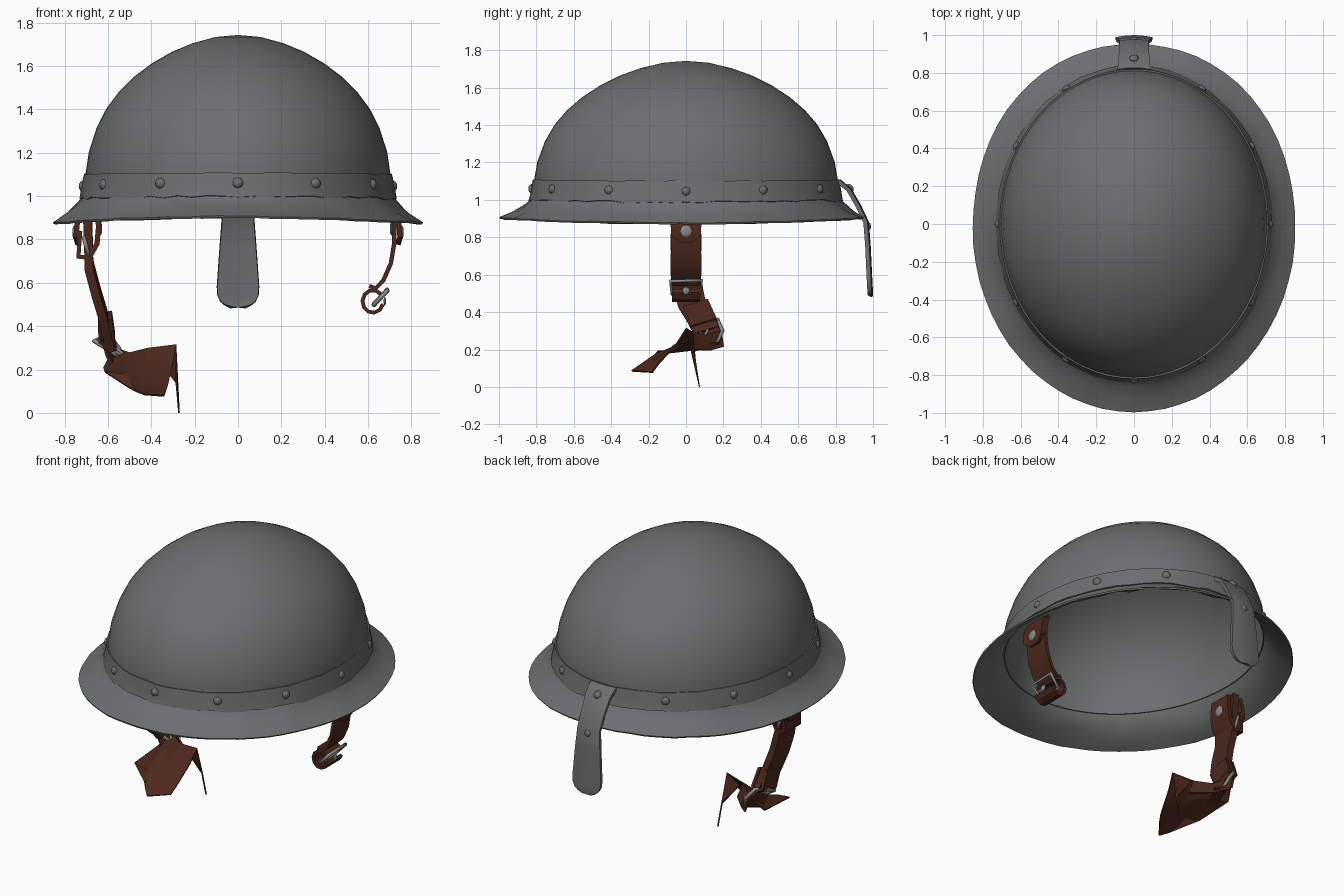
import bpy, bmesh, math, random
from mathutils import Vector

random.seed(4)


def material(name, rgb):
    m = bpy.data.materials.new(name)
    m.diffuse_color = (*rgb, 1)
    return m


STEEL = material("dull steel", (0.150, 0.160, 0.160))
LEATHER = material("brown leather", (0.073, 0.021, 0.012))
BUCKLE = material("buckle metal", (0.24, 0.26, 0.26))


def finish(name, bm, mat, thickness=0.0, angle=40):
    bmesh.ops.remove_doubles(bm, verts=bm.verts, dist=0.0005)
    bmesh.ops.recalc_face_normals(bm, faces=bm.faces)
    me = bpy.data.meshes.new(name)
    bm.to_mesh(me)
    bm.free()
    ob = bpy.data.objects.new(name, me)
    bpy.context.collection.objects.link(ob)
    me.materials.append(mat)
    bpy.ops.object.select_all(action='DESELECT')
    bpy.context.view_layer.objects.active = ob
    ob.select_set(True)
    if thickness:
        mod = ob.modifiers.new("thickness", 'SOLIDIFY')
        mod.thickness = thickness
        mod.offset = 0
        bpy.ops.object.modifier_apply(modifier=mod.name)
    bpy.ops.object.shade_smooth_by_angle(angle=math.radians(angle))
    return ob


def skin(bm, rows, closed=False):
    """Joins rows of points with quads."""
    vs = [[bm.verts.new(p) for p in row] for row in rows]
    n = len(rows[0])
    for a, b in zip(vs, vs[1:]):
        for i in range(n if closed else n - 1):
            j = (i + 1) % n
            bm.faces.new((a[i], a[j], b[j], b[i]))


def lathe(name, profile, thickness, seg=64, dents=(), bulge=()):
    """Oval rings from (x radius, y radius, y centre, z at sides, z at ends)."""
    rows = []
    for r, (rx, ry, cy, zs, ze) in enumerate(profile):
        d = dents[r] if dents else 0
        b = bulge[r] if bulge else 0
        row = []
        for i in range(seg):
            t = 2 * math.pi * i / seg
            k = 1 + random.uniform(-d, d) * 0.5
            if math.sin(t) > 0:
                k += b * math.sin(2 * t) ** 2
            z = zs + (ze - zs) * math.sin(t) ** 2 + random.uniform(-d, d)
            row.append((rx * k * math.cos(t), cy + ry * k * math.sin(t), z))
        rows.append(row)
    bm = bmesh.new()
    skin(bm, rows, True)
    return finish(name, bm, STEEL, thickness)


def ribbon(name, path, side, thickness, mat, bow=0.0):
    """Strip along (x, y, z, half width) points, widened along the side vector."""
    s = Vector(side).normalized()
    bm = bmesh.new()
    skin(bm, [[Vector(p[:3]) + s * p[3] * k - Vector((0, bow * k * k, 0))
               for k in (-1, -0.5, 0, 0.5, 1)] for p in path])
    return finish(name, bm, mat, thickness, 30)


def wire_loop(name, pts, radius, mat=BUCKLE):
    cu = bpy.data.curves.new(name, 'CURVE')
    cu.dimensions = '3D'
    cu.bevel_depth = radius
    cu.bevel_resolution = 1
    sp = cu.splines.new('POLY')
    sp.points.add(len(pts) - 1)
    for q, p in zip(sp.points, pts):
        q.co = (*p, 1)
    sp.use_cyclic_u = True
    cu.materials.append(mat)
    ob = bpy.data.objects.new(name, cu)
    bpy.context.collection.objects.link(ob)


def rivet(name, loc, direction, radius, mat, flat=0.7):
    bm = bmesh.new()
    bmesh.ops.create_uvsphere(bm, u_segments=10, v_segments=6, radius=radius)
    rot = Vector(direction).to_track_quat('Z', 'Y')
    for v in bm.verts:
        v.co = rot @ Vector((v.co.x, v.co.y, v.co.z * flat)) + Vector(loc)
    finish(name, bm, mat)


# Bowl, band and flared brim
bowl = [(0.992, 1.03), (0.998, 1.09), (0.975, 1.20), (0.925, 1.31), (0.86, 1.40), (0.78, 1.475),
        (0.68, 1.545), (0.56, 1.608), (0.43, 1.66), (0.30, 1.698), (0.15, 1.727), (0, 1.737)]
lathe("bowl", [(0.70 * r, 0.81 * r, 0, z, z) for r, z in bowl], 0.012)
lathe("band", [(0.726, 0.834, 0, 0.987, 0.997), (0.716, 0.824, 0, 1.04, 1.045),
               (0.705, 0.814, 0, 1.10, 1.107)], 0.012, dents=(0.007, 0.004, 0.003))
lathe("brim", [(0.694, 0.803, 0, 1.045, 1.045), (0.712, 0.82, 0, 0.997, 1.002),
               (0.747, 0.860, -0.005, 0.948, 0.963), (0.79, 0.91, -0.013, 0.91, 0.93),
               (0.852, 0.973, -0.022, 0.874, 0.902)],
      0.010, dents=(0, 0.002, 0.010, 0.009, 0.003), bulge=(0, 0, 0.005, 0.01, 0.017))

# Twelve rivets around the band
for i in range(12):
    t = i * math.pi / 6
    d = (math.cos(t), math.sin(t), 0)
    if i != 3:
        rivet("band_rivet", (0.717 * d[0], 0.826 * d[1], 1.045 + 0.015 * abs(d[1])), d, 0.025, STEEL)

# Hanging plate at the back with a rounded lower end
guard = [(0, 0.820, 1.100, 0.086), (0, 0.875, 1.055, 0.082), (0, 0.927, 0.965, 0.076),
         (0, 0.967, 0.88, 0.075), (0, 0.977, 0.75, 0.085), (0, 0.985, 0.58, 0.097),
         (0, 0.987, 0.54, 0.094), (0, 0.989, 0.512, 0.080), (0, 0.989, 0.496, 0.058),
         (0, 0.989, 0.486, 0.03)]
ribbon("back_guard", guard, (1, 0, 0), 0.022, STEEL, 0.008)
rivet("guard_rivet_upper", (0, 0.877, 1.063), (0, 1, 0.7), 0.025, STEEL)
rivet("guard_rivet_lower", (0, 0.974, 0.86), (0, 1, 0.2), 0.022, STEEL)

# Strap tops on both sides: outer tab with a flat rivet
Y = (0, 1, 0)
for s, n in ((-1, "left"), (1, "right")):
    ribbon(n + "_strap_tab", [(s * 0.722, 0, 0.93, 0.08), (s * 0.742, 0, 0.87, 0.082),
                              (s * 0.747, 0, 0.81, 0.08), (s * 0.738, 0, 0.775, 0.035)],
           Y, 0.024, LEATHER)
    rivet(n + "_strap_rivet", (s * 0.756, 0, 0.832), (s, 0, 0), 0.032, BUCKLE, 0.25)
    inner = 0.708 if s > 0 else 0.634
    rivet(n + "_strap_inner_rivet", (s * inner, 0, 0.85), (-s, 0, 0), 0.032, BUCKLE, 0.25)

# Right strap, curled around its buckle
ribbon("right_strap", [(0.70, 0, 0.95, 0.08), (0.722, 0, 0.87, 0.08), (0.72, 0, 0.78, 0.08),
                       (0.705, 0, 0.69, 0.082), (0.67, 0, 0.61, 0.082), (0.635, 0, 0.575, 0.08),
                       (0.605, 0, 0.585, 0.075)], Y, 0.02, LEATHER)
curl = [(0.622 + 0.048 * math.cos(a), 0, 0.514 + 0.052 * math.sin(a), 0.076)
        for a in [math.radians(40 + 34 * k) for k in range(10)]]
ribbon("right_strap_curl", curl, Y, 0.018, LEATHER)
wire_loop("right_buckle", [(0.69, -0.083, 0.565), (0.69, 0.083, 0.57),
                           (0.625, 0.075, 0.50), (0.625, -0.075, 0.495)], 0.010)
rivet("right_curl_rivet", (0.677, 0, 0.515), (1, 0, 0), 0.02, BUCKLE, 0.3)

# Left strap: folded top, hanging length, keeper and buckles
ribbon("left_strap_fold", [(-0.65, 0, 0.93, 0.072), (-0.643, 0, 0.86, 0.076), (-0.65, 0, 0.78, 0.078),
                           (-0.685, 0, 0.715, 0.08), (-0.735, 0, 0.72, 0.08), (-0.73, 0, 0.84, 0.08)],
       Y, 0.024, LEATHER)
ribbon("left_strap", [(-0.695, 0, 0.93, 0.078), (-0.69, 0, 0.80, 0.08), (-0.687, 0, 0.68, 0.08),
                      (-0.655, 0.005, 0.56, 0.078), (-0.622, 0.03, 0.45, 0.075),
                      (-0.605, 0.075, 0.37, 0.072), (-0.58, 0.11, 0.30, 0.07)],
       (0, 1, 0.3), 0.04, LEATHER)
ribbon("left_strap_keeper", [(-0.637, 0.045, 0.45, 0.07), (-0.635, 0.085, 0.345, 0.07),
                             (-0.60, 0.105, 0.32, 0.07), (-0.575, 0.095, 0.35, 0.07),
                             (-0.59, 0.05, 0.45, 0.07)], (0, 1, 0.3), 0.018, LEATHER)
wire_loop("left_upper_buckle", [(-0.712, -0.075, 0.81), (-0.712, 0.075, 0.81),
                                (-0.69, 0.075, 0.73), (-0.69, -0.075, 0.73)], 0.010)
wire_loop("left_lower_buckle", [(-0.665, 0.07, 0.333), (-0.60, 0.17, 0.36), (-0.55, 0.195, 0.30),
                                (-0.52, 0.16, 0.22), (-0.57, 0.08, 0.275)], 0.011)
wire_loop("left_buckle_prong", [(-0.61, 0.08, 0.31), (-0.60, 0.13, 0.335),
                                (-0.53, 0.10, 0.27), (-0.54, 0.08, 0.265)], 0.009)
rivet("left_end_rivet", (-0.50, 0.085, 0.235), (0.6, -0.4, 0.6), 0.03, BUCKLE, 0.5)
# Strap end wrapped behind the lower buckle
ribbon("left_buckle_wrap", [(-0.60, 0.10, 0.33, 0.06), (-0.585, 0.13, 0.28, 0.065),
                            (-0.55, 0.12, 0.22, 0.065), (-0.50, 0.09, 0.21, 0.06)],
       (0.3, 1, 0.3), 0.016, LEATHER)

# Crumpled loose strap end: folded sheets and a thin drooping point
bm = bmesh.new()
skin(bm, [
    [(-0.575, 0.19, 0.30), (-0.50, 0.10, 0.275), (-0.42, 0.03, 0.295), (-0.285, 0.00, 0.312)],
    [(-0.62, 0.10, 0.205), (-0.53, 0.00, 0.24), (-0.43, -0.07, 0.215), (-0.30, -0.05, 0.23)],
    [(-0.615, -0.15, 0.19), (-0.52, -0.16, 0.175), (-0.44, -0.18, 0.13), (-0.325, -0.15, 0.12)],
    [(-0.51, -0.20, 0.12), (-0.47, -0.25, 0.10), (-0.43, -0.29, 0.085), (-0.34, -0.18, 0.078)]])
skin(bm, [[(-0.575, 0.19, 0.30), (-0.50, 0.10, 0.275), (-0.42, 0.03, 0.295)],
          [(-0.55, 0.20, 0.215), (-0.48, 0.13, 0.195), (-0.38, 0.03, 0.20)]])
tip = [bm.verts.new(p) for p in ((-0.285, 0.00, 0.312), (-0.40, 0.035, 0.28),
                                 (-0.285, 0.05, 0.14), (-0.272, 0.072, 0.0))]
bm.faces.new((tip[0], tip[1], tip[2]))
bm.faces.new((tip[0], tip[2], tip[3]))
finish("loose_strap_end", bm, LEATHER, 0.009, 20)
